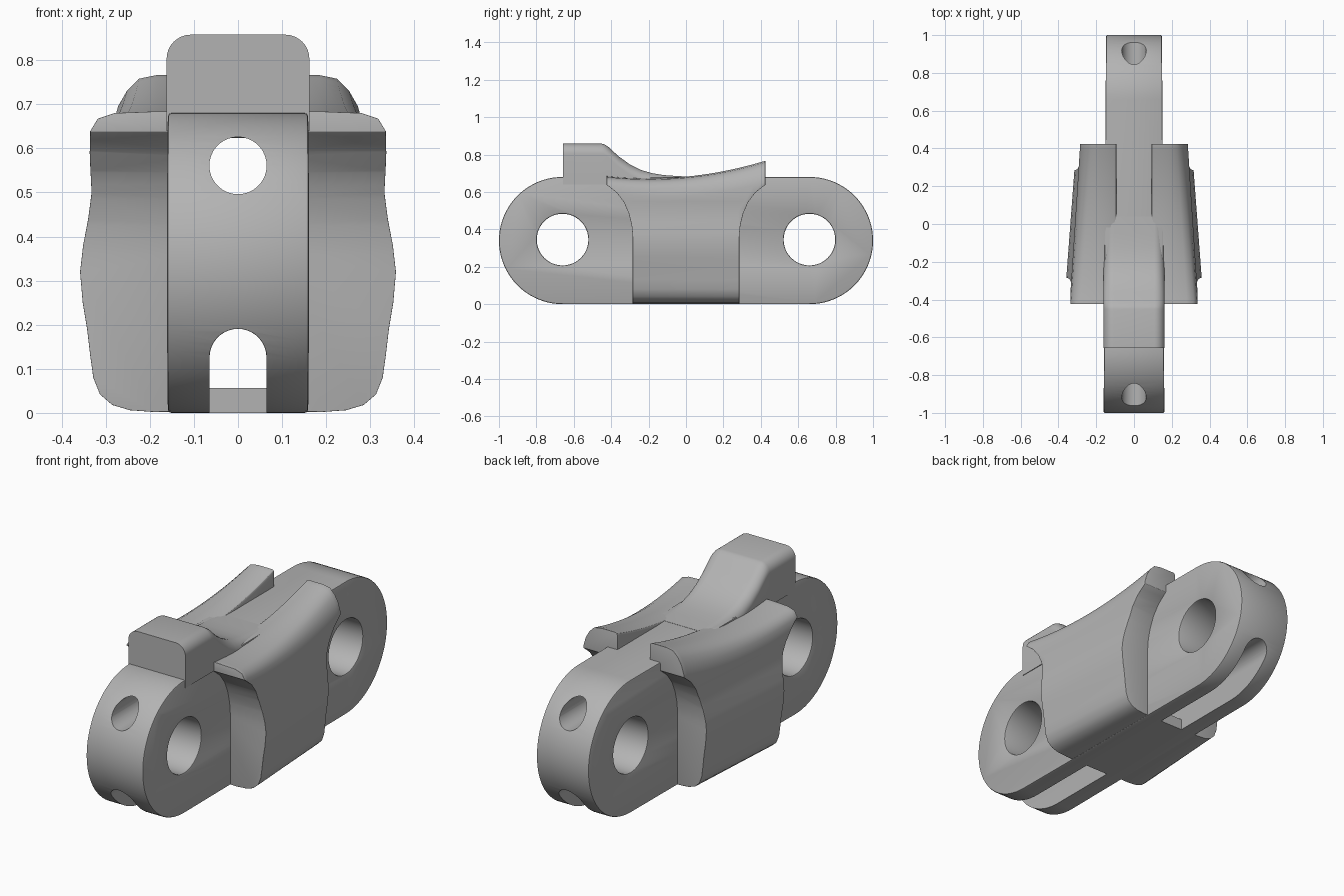
import bpy, bmesh
from math import sin, cos, pi, radians, sqrt

cube = bpy.data.objects.get("Cube")
if cube:
    bpy.data.objects.remove(cube, do_unlink=True)

grey = bpy.data.materials.new("plain grey")
grey.use_nodes = True
grey.diffuse_color = (0.45, 0.45, 0.45, 1)
grey.node_tree.nodes["Principled BSDF"].inputs["Base Color"].default_value = (0.45, 0.45, 0.45, 1)


def loft(name, rings):
    """Skin a list of equal rings of points and cap both ends."""
    bm = bmesh.new()
    loops = [[bm.verts.new(p) for p in ring] for ring in rings]
    n = len(loops[0])
    for a, b in zip(loops, loops[1:]):
        for i in range(n):
            j = (i + 1) % n
            bm.faces.new((a[i], a[j], b[j], b[i]))
    bm.faces.new(loops[0])
    bm.faces.new(loops[-1])
    bmesh.ops.recalc_face_normals(bm, faces=bm.faces)
    mesh = bpy.data.meshes.new(name)
    bm.to_mesh(mesh)
    bm.free()
    mesh.materials.append(grey)
    ob = bpy.data.objects.new(name, mesh)
    bpy.context.collection.objects.link(ob)
    return ob


def prism_x(name, yz, lo, hi):
    return loft(name, [[(x, y, z) for y, z in yz] for x in (lo, hi)])


def prism_y(name, xz, lo, hi):
    return loft(name, [[(x, y, z) for x, z in xz] for y in (lo, hi)])


def arc(cx, cz, r, start, end, n):
    return [(cx + r * cos(radians(start + (end - start) * i / n)),
             cz + r * sin(radians(start + (end - start) * i / n))) for i in range(n + 1)]


def apply(ob, kind, **settings):
    mod = ob.modifiers.new(kind.lower(), kind)
    for key, value in settings.items():
        setattr(mod, key, value)
    bpy.context.view_layer.objects.active = ob
    bpy.ops.object.modifier_apply(modifier=mod.name)


def combine(ob, cutter, operation="DIFFERENCE"):
    apply(ob, "BOOLEAN", object=cutter, operation=operation, solver="EXACT")
    bpy.data.objects.remove(cutter, do_unlink=True)


def bevel(ob, width, segments, angle):
    apply(ob, "BEVEL", width=width, segments=segments, limit_method="ANGLE",
          angle_limit=radians(angle))


def smooth(ob, angle=40):
    bpy.ops.object.select_all(action="DESELECT")
    ob.select_set(True)
    bpy.context.view_layer.objects.active = ob
    bpy.ops.object.shade_smooth_by_angle(angle=radians(angle))


# Link body: a rounded bar, slightly narrower at the back
PIN, RAD = 0.66, 0.34
outline = arc(PIN, RAD, RAD, -90, 90, 40) + arc(-PIN, RAD, RAD, 90, 270, 40)
body = prism_x("link_body", outline, -1, 1)
for v in body.data.vertices:
    v.co.x *= 0.161 - 0.0065 * (v.co.y + 1)

# Pin holes
for y in (-PIN, PIN):
    combine(body, prism_x("pin_cutter", arc(y, 0.345, 0.138, 0, 352.5, 47), -0.5, 0.5))
bevel(body, 0.007, 2, 50)

# Upper bore and lower slot, open underneath at both ends
combine(body, prism_y("bore_cutter", arc(0, 0.561, 0.065, 0, 350, 35), -1.2, 1.2))


def arch(half, floor):
    return arc(0, 0.126, half, 0, 180, 20) + [(-half, floor), (half, floor)]


for lo, hi in ((-1.2, -0.285), (0.285, 1.2)):
    combine(body, prism_y("slot_cutter", arch(0.065, -0.1), lo, hi))
combine(body, prism_y("slot_cutter", arch(0.0645, 0.057), -0.3, 0.3))
smooth(body)

# Raised tab with a concave ramp running back into the body
ramp = [(-0.657, 0.858), (-0.45, 0.858), (-0.435, 0.854), (-0.415, 0.841), (-0.36, 0.79),
        (-0.3, 0.747), (-0.24, 0.717), (-0.18, 0.7), (-0.12, 0.69), (-0.05, 0.685), (0.04, 0.681)]
rings = []
for y, top in ramp:
    r, half = 0.055, 0.162
    low = min(0.64, top - r - 0.002)
    right = arc(half - r, top - r, r, 0, 90, 8)
    left = [(-x, z) for x, z in reversed(right)]
    rings.append([(x, y, z) for x, z in [(half, low)] + right + left + [(-half, low)]])
smooth(loft("top_tab", rings))

# Side wings: a tapering section with a rising top, trimmed to a flared side outline
flank = [(0.092, 0.004), (0.19, 0.002), (0.245, 0.006), (0.285, 0.018), (0.313, 0.042),
         (0.328, 0.08), (0.335, 0.13), (0.342, 0.19), (0.352, 0.25), (0.358, 0.32),
         (0.351, 0.38), (0.339, 0.44), (0.33, 0.5), (0.331, 0.55)]
shoulder_front = [(0.34, -0.085), (0.335, -0.045), (0.318, -0.017), (0.28, -0.004), (0.18, 0)]
shoulder_back = [(0.285, -0.115), (0.272, -0.07), (0.252, -0.035), (0.225, -0.008), (0.185, 0)]
rings = []
for i in range(25):
    y = -0.48 + 0.04 * i
    t = (y + 0.42) / 0.84
    top = 0.672 + 0.242 * (y + 0.2) ** 2
    scale = 1 - 0.21 * (y + 0.28)
    ring = [(x * scale if x > 0.1 else x, y, z) for x, z in flank]
    ring += [(a + (c - a) * t, y, top + b + (d - b) * t)
             for (a, b), (c, d) in zip(shoulder_front, shoulder_back)]
    ring += [(0.104, y, top), (0.095, y, top - 0.004), (0.092, y, top - 0.013)]
    rings.append(ring)
wings = loft("side_wings", rings)
edge = [(0.285, -0.1), (0.285, 0.36), (0.291, 0.425), (0.306, 0.485), (0.332, 0.545),
        (0.37, 0.595), (0.424, 0.638), (0.424, 1)]
combine(wings, prism_x("wing_trimmer", edge + [(-y, z) for y, z in reversed(edge)], -0.1, 0.6),
        "INTERSECT")
bevel(wings, 0.012, 3, 45)
apply(wings, "MIRROR", use_mirror_merge=False)
smooth(wings)
